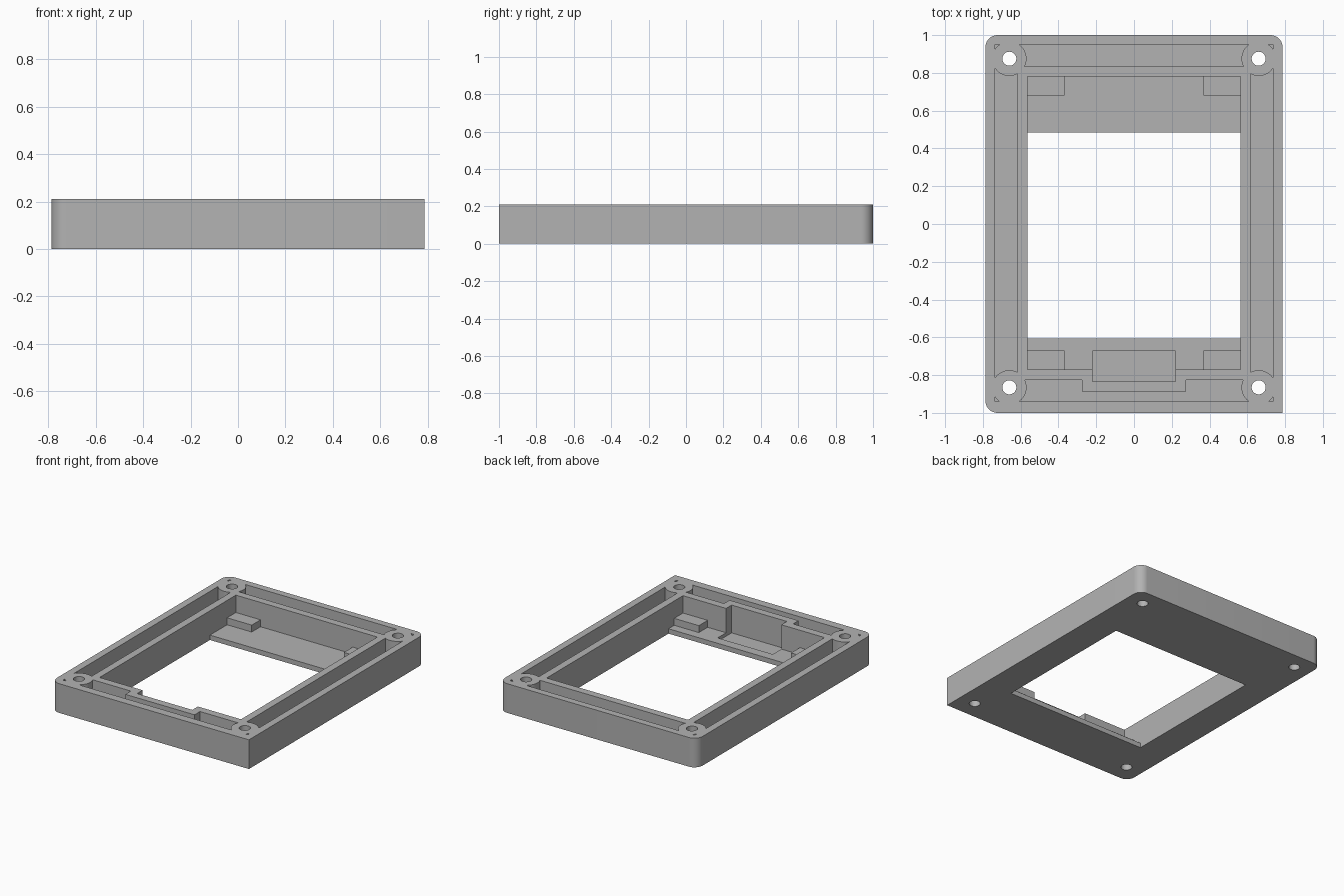
import bpy, bmesh
from math import cos, sin, pi

HX, HY, H = 0.787, 1.0, 0.21      # half width, half length, height
FLOOR, POCKET, OVER = 0.035, 0.01, 0.3
HOLES = [(x, y) for x in (-0.66, 0.66) for y in (-0.865, 0.875)]

if "Cube" in bpy.data.objects:
    bpy.data.objects.remove(bpy.data.objects["Cube"])

grey = bpy.data.materials.new("plain grey")
grey.use_nodes = True
grey.diffuse_color = (0.45, 0.45, 0.45, 1)
grey.node_tree.nodes["Principled BSDF"].inputs["Base Color"].default_value = grey.diffuse_color


def arc(cx, cy, r, start, end, steps):
    return [(cx + r * cos(start + (end - start) * i / steps),
             cy + r * sin(start + (end - start) * i / steps)) for i in range(steps + 1)]


def rect(x0, x1, y0, y1):
    return [(x0, y0), (x1, y0), (x1, y1), (x0, y1)]


def prism(name, outline, z0, z1):
    """Upright solid with the given outline."""
    bm = bmesh.new()
    base = bm.faces.new([bm.verts.new((x, y, z0)) for x, y in outline])
    top = bmesh.ops.extrude_face_region(bm, geom=[base])["geom"]
    bmesh.ops.translate(bm, vec=(0, 0, z1 - z0),
                        verts=[v for v in top if isinstance(v, bmesh.types.BMVert)])
    bmesh.ops.recalc_face_normals(bm, faces=bm.faces)
    mesh = bpy.data.meshes.new(name)
    bm.to_mesh(mesh)
    bm.free()
    mesh.materials.append(grey)
    obj = bpy.data.objects.new(name, mesh)
    bpy.context.collection.objects.link(obj)
    return obj


def cut(obj, cutters):
    """Subtract the cutters one by one, keep the result, drop the cutters."""
    for c in cutters:
        c.hide_render = True
        mod = obj.modifiers.new("cut", "BOOLEAN")
        mod.operation, mod.solver, mod.object = "DIFFERENCE", "EXACT", c
    graph = bpy.context.evaluated_depsgraph_get()
    mesh = bpy.data.meshes.new_from_object(obj.evaluated_get(graph))
    obj.modifiers.clear()
    obj.data = mesh
    for c in cutters:
        bpy.data.objects.remove(c)


def round_prism(name, x, y, r, z0, z1):
    return prism(name, arc(x, y, r, 0, 2 * pi, 48)[:-1], z0, z1)


# Outer body: three rounded corners and one square corner
R = 0.065
outline = [(HX, -HY)]
for sx, sy, start in ((1, 1, 0), (-1, 1, pi / 2), (-1, -1, pi)):
    outline += arc(sx * (HX - R), sy * (HY - R), R, start, start + pi / 2, 12)
frame = prism("frame", outline, 0, H)

# Perimeter groove, interrupted by round screw posts, jogging round the recess
groove = prism("groove_cutter", rect(-0.735, 0.735, -0.94, 0.95), FLOOR, OVER)
island = [(-0.616, -0.825), (-0.275, -0.825), (-0.275, -0.887), (0.275, -0.887),
          (0.275, -0.825), (0.616, -0.825), (0.616, 0.834), (-0.616, 0.834)]
cut(groove, [prism("island", island, -1, 1)] +
    [round_prism("post", x, y, 0.091, -1, 1) for x, y in HOLES])

# Cavity, front recess with sunken floor, window and screw holes
cut(frame, [groove,
            prism("cavity", rect(-0.563, 0.563, -0.77, 0.78), FLOOR, OVER),
            prism("recess", rect(-0.22, 0.22, -0.833, -0.673), POCKET, OVER),
            prism("window", rect(-0.563, 0.563, -0.605, 0.485), -OVER, OVER)] +
    [round_prism("hole", x, y, 0.037, -OVER, OVER) for x, y in HOLES])

# Support blocks in the cavity corners, set slightly into wall and floor
for side, sx in (("right", -1), ("left", 1)):
    xs = sorted((sx * 0.367, sx * 0.573))
    prism("front_support_" + side, rect(*xs, -0.78, -0.67), FLOOR - 0.01, 0.085)
    prism("back_support_" + side, rect(*xs, 0.68, 0.79), FLOOR - 0.01, 0.085)

# Smooth the round walls, keep the edges crisp
bpy.ops.object.select_all(action="DESELECT")
frame.select_set(True)
bpy.context.view_layer.objects.active = frame
bpy.ops.object.shade_smooth_by_angle(angle=pi / 6)
